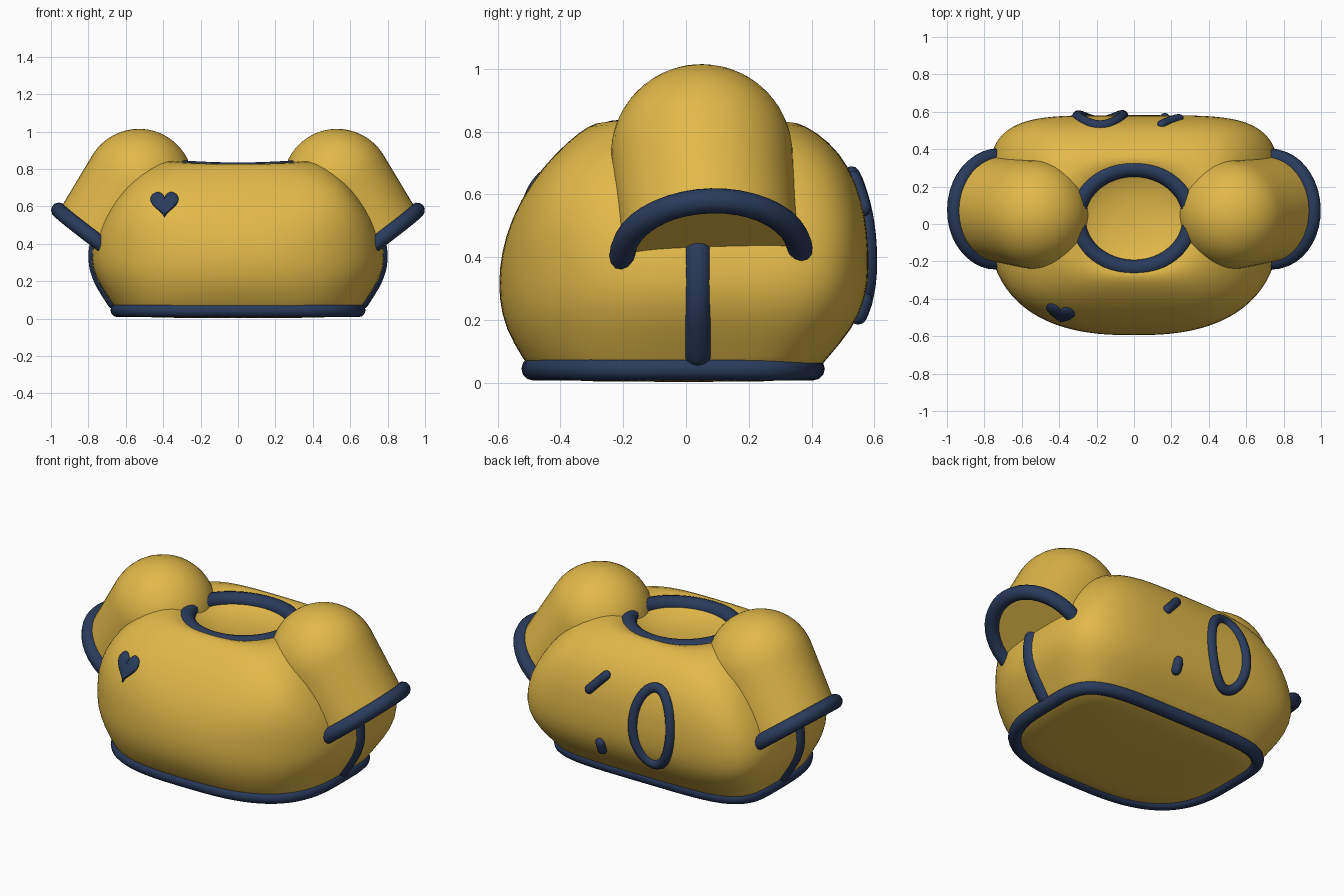
import bpy, bmesh, math
from mathutils import Vector
from mathutils.bvhtree import BVHTree

if "Cube" in bpy.data.objects:
    bpy.data.objects.remove(bpy.data.objects["Cube"])


def material(name, rgb):
    m = bpy.data.materials.new(name)
    m.diffuse_color = (*rgb, 1)
    m.use_nodes = True
    m.node_tree.nodes["Principled BSDF"].inputs["Base Color"].default_value = m.diffuse_color
    return m


YELLOW = material("mustard_yellow", (0.76, 0.485, 0.066))
NAVY = material("navy_blue", (0.023, 0.043, 0.107))


def loft(name, rings, mat, angle=50):
    """Skin a stack of closed rings and cap both ends."""
    bm = bmesh.new()
    loops = [[bm.verts.new(p) for p in ring] for ring in rings]
    n = len(rings[0])
    for a, b in zip(loops, loops[1:]):
        for i in range(n):
            j = (i + 1) % n
            bm.faces.new((a[i], a[j], b[j], b[i]))
    bm.faces.new(loops[0])
    bm.faces.new(loops[-1])
    bmesh.ops.recalc_face_normals(bm, faces=bm.faces)
    me = bpy.data.meshes.new(name)
    bm.to_mesh(me)
    bm.free()
    ob = bpy.data.objects.new(name, me)
    bpy.context.collection.objects.link(ob)
    me.materials.append(mat)
    select(ob)
    bpy.ops.object.shade_smooth_by_angle(angle=math.radians(angle))
    return ob


def select(ob):
    bpy.ops.object.select_all(action='DESELECT')
    ob.select_set(True)
    bpy.context.view_layer.objects.active = ob


def tube(name, pts, radius, closed=False):
    """Round piping along a path, with rounded ends when open."""
    radii = [1.0] * len(pts)
    if not closed:
        pts = [Vector(p) for p in pts]
        start, end = (pts[0] - pts[1]).normalized(), (pts[-1] - pts[-2]).normalized()
        steps = [math.radians(a) for a in (25, 50, 70, 86)]
        pts = ([pts[0] + start * radius * math.sin(a) for a in reversed(steps)] + pts
               + [pts[-1] + end * radius * math.sin(a) for a in steps])
        tips = [math.cos(a) for a in steps]
        radii = tips[::-1] + radii + tips
    cu = bpy.data.curves.new(name, 'CURVE')
    cu.dimensions = '3D'
    cu.bevel_depth = radius
    cu.bevel_resolution = 4
    cu.use_fill_caps = True
    sp = cu.splines.new('POLY')
    sp.points.add(len(pts) - 1)
    for q, p, r in zip(sp.points, pts, radii):
        q.co = (*p, 1)
        q.radius = r
    sp.use_cyclic_u = closed
    sp.use_smooth = True
    cu.materials.append(NAVY)
    ob = bpy.data.objects.new(name, cu)
    bpy.context.collection.objects.link(ob)
    select(ob)
    bpy.ops.object.convert(target='MESH')
    return ob


def angles(n):
    return [2 * math.pi * i / n for i in range(n)]


def outline(z, hx, front, back, nf=2.6, nb=4.6, lift=0.0, n=72):
    """Rounded outline: curved at the front, squarer at the back."""
    mid, ring = 0.04, []
    for t in angles(n):
        c, s = math.cos(t), math.sin(t)
        e, depth = (nb, back - mid) if s > 0 else (nf, mid - front)
        x = math.copysign(abs(c) ** (2 / e), c) * hx
        y = mid + math.copysign(abs(s) ** (2 / e), s) * depth
        ring.append((x, y, z + lift * c * c))
    return ring


# Padded body with a shallow neck opening
body = loft("body", [
    outline(0.003, 0.40, -0.30, 0.25, 3.0),
    outline(0.012, 0.64, -0.48, 0.40, 3.0),
    outline(0.08, 0.67, -0.52, 0.45, 2.9),
    outline(0.17, 0.735, -0.575, 0.53, 2.6),
    outline(0.27, 0.783, -0.597, 0.576, 2.5),
    outline(0.37, 0.783, -0.595, 0.584, 2.5),
    outline(0.47, 0.757, -0.575, 0.58, 2.8),
    outline(0.58, 0.70, -0.53, 0.563, 3.4),
    outline(0.69, 0.62, -0.455, 0.52, 4.2),
    outline(0.77, 0.54, -0.375, 0.455, 4.2, 4.2),
    outline(0.82, 0.46, -0.31, 0.38, 3.5, 3.5, 0.015),
    outline(0.836, 0.38, -0.26, 0.33, 2.5, 2.5, 0.02),
    outline(0.80, 0.30, -0.22, 0.285, 2, 2, 0.015),
    outline(0.765, 0.22, -0.14, 0.215, 2, 2),
    outline(0.745, 0.07, -0.03, 0.11, 2, 2)], YELLOW, 80)
mod = body.modifiers.new("smooth", 'SUBSURF')
mod.levels = mod.render_levels = 1
bpy.context.view_layer.update()
surface = BVHTree.FromObject(body, bpy.context.evaluated_depsgraph_get())


def on_body(origin, direction, offset):
    """Point on the body surface, pushed out by offset."""
    d = Vector(direction)
    hit = surface.ray_cast(Vector(origin), d)[0]
    return hit - d * offset


# Hem and neck piping
tube("hem_piping", outline(0.045, 0.645, -0.487, 0.405, 3.0, 4.6), 0.037, True)
tube("neck_piping", [(0.305 * math.cos(t), 0.03 + 0.267 * math.sin(t),
                      0.79 + 0.012 * math.cos(t) ** 2) for t in angles(48)], 0.045, True)


def circle(center, normal, radius, n=40):
    u = Vector((0, 1, 0))
    u = (u - normal * u.dot(normal)).normalized()
    v = normal.cross(u)
    return [center + radius * (u * math.cos(t) + v * math.sin(t)) for t in angles(n)]


# Puffed sleeves, cuffs and side seams
for side, s in (("left", -1), ("right", 1)):
    shoulder = Vector((0.53 * s, 0.05, 0.725))
    mouth = Vector((0.732 * s, 0.08, 0.41))
    axis = (mouth - shoulder).normalized()
    cut = Vector((0.60 * s, 0.03, -0.80)).normalized()
    rings = []
    for i in range(13):
        a = math.radians(2 + 88 * i / 12)
        rings.append(circle(shoulder - axis * 0.29 * math.cos(a), axis, 0.29 * math.sin(a)))
    for i in range(1, 7):
        f = i / 6
        rings.append(circle(shoulder.lerp(mouth, f), axis.lerp(cut, f).normalized(), 0.29 - 0.01 * f))
    loft(side + "_sleeve", rings, YELLOW)
    tube(side + "_cuff", circle(mouth, cut, 0.283), 0.041, True)
    tube(side + "_side_seam", [on_body((2 * s, 0.038, 0.095 + 0.03 * i), (-s, 0, 0), -0.026)
                               for i in range(12)], 0.046)

# Heart patch on the chest
heart = []
for scale, off in ((1.0, -0.01), (1.0, 0.008), (0.88, 0.017), (0.5, 0.02), (0.05, 0.02)):
    ring = []
    for t in angles(40):
        x = 16 * math.sin(t) ** 3
        z = 13 * math.cos(t) - 5 * math.cos(2 * t) - 2 * math.cos(3 * t) - math.cos(4 * t)
        ring.append(on_body((-0.393 + x * scale * 0.0047, -2, 0.62 + z * scale * 0.0048),
                            (0, 1, 0), off))
    heart.append(ring)
loft("heart_patch", heart, NAVY)


# Piping motifs on the back
def back_point(x, z):
    return on_body((x, 2, z), (0, -1, 0), 0.0)


tube("back_oval", [back_point(-0.18 + 0.122 * math.cos(t), 0.44 + 0.222 * math.sin(t))
                   for t in angles(40)], 0.028, True)
tube("back_upper_dash", [back_point(0.24 - 0.09 * i / 5, 0.555 + 0.095 * i / 5)
                         for i in range(6)], 0.026)
tube("back_lower_dash", [back_point(0.165, 0.215 + 0.045 * i / 4) for i in range(5)], 0.029)
